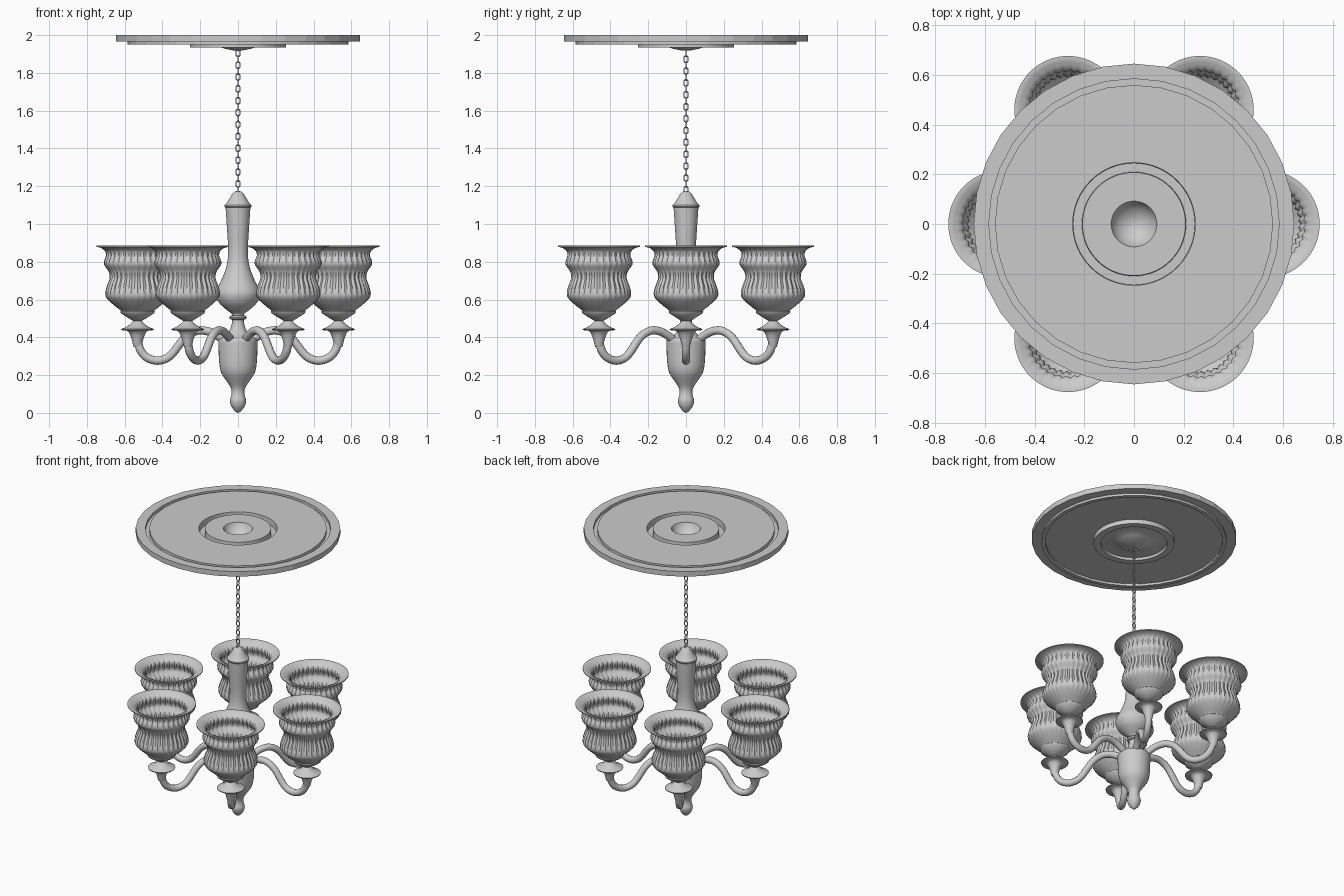
import bpy, bmesh, math
from mathutils import Vector

if "Cube" in bpy.data.objects:
    bpy.data.objects.remove(bpy.data.objects["Cube"])

grey = bpy.data.materials.new("plain_grey")
grey.diffuse_color = (0.6, 0.6, 0.6, 1)
grey.use_nodes = True
grey.node_tree.nodes["Principled BSDF"].inputs["Base Color"].default_value = grey.diffuse_color


def make_object(name, mesh, smooth=True):
    ob = bpy.data.objects.new(name, mesh)
    bpy.context.collection.objects.link(ob)
    if not mesh.materials:
        mesh.materials.append(grey)
    if smooth:
        bpy.ops.object.select_all(action='DESELECT')
        ob.select_set(True)
        bpy.context.view_layer.objects.active = ob
        bpy.ops.object.shade_smooth_by_angle(angle=math.radians(40))
    return ob


def finish(name, bm, smooth=True):
    bmesh.ops.recalc_face_normals(bm, faces=bm.faces)
    mesh = bpy.data.meshes.new(name)
    bm.to_mesh(mesh)
    bm.free()
    return make_object(name, mesh, smooth)


def curve_through(pts, steps):
    """Catmull-Rom smoothing of a short point list."""
    p = [Vector(q) for q in pts]
    p = [p[0]] + p + [p[-1]]
    out = []
    for i in range(1, len(p) - 2):
        a, b, c, d = p[i - 1:i + 3]
        for s in range(steps):
            t = s / steps
            out.append(0.5 * (2 * b + (c - a) * t + (2 * a - 5 * b + 4 * c - d) * t * t
                              + (3 * b - a - 3 * c + d) * t ** 3))
    return out + [p[-1]]


def grid_faces(bm, rings, close_rows):
    n = len(rings[0])
    rows = len(rings)
    for i in range(rows if close_rows else rows - 1):
        a, b = rings[i], rings[(i + 1) % rows]
        for j in range(n):
            k = (j + 1) % n
            quad = [a[j], a[k], b[k], b[j]]
            bm.faces.new(quad)


def lathe(name, profile, seg=32, lobes=0, closed=False, smooth=True):
    """Revolve (radius, z, flute depth) points about z."""
    bm = bmesh.new()
    rings = []
    for p in profile:
        amp = p[2] if len(p) > 2 else 0
        ring = []
        for j in range(seg):
            a = math.tau * j / seg
            r = max(p[0], 0.0) + amp * math.cos(lobes * a)
            ring.append(bm.verts.new((r * math.cos(a), r * math.sin(a), p[1])))
        rings.append(ring)
    grid_faces(bm, rings, closed)
    bmesh.ops.remove_doubles(bm, verts=bm.verts, dist=1e-5)
    return finish(name, bm, smooth)


# Ceiling plate with a stepped rim and a grooved top
lathe("ceiling_plate", [
    (.25, 2.0), (.56, 2.0), (.56, 1.98), (.585, 1.98), (.585, 2.0), (.646, 2.0),
    (.646, 1.965), (.585, 1.965), (.585, 1.95), (.56, 1.95), (.56, 1.965), (.25, 1.965)],
    seg=32, closed=True, smooth=False)

# Raised centre of the ceiling plate with its hollow bowl
lathe("ceiling_bowl", [
    (0, 1.93), (.03, 1.935), (.065, 1.955), (.085, 1.98), (.092, 2.0), (.208, 2.0),
    (.21, 1.96), (.245, 1.96), (.247, 2.0), (.255, 2.0), (.255, 1.935), (.21, 1.935),
    (.208, 1.952), (.125, 1.95), (.105, 1.94), (.07, 1.928), (.03, 1.92), (0, 1.917)],
    seg=64)

# Chain of alternating links
LINKS, TOP, BOTTOM = 24, 1.92, 1.165
pitch = (TOP - BOTTOM) / LINKS
bm = bmesh.new()
for i in range(LINKS):
    zc = BOTTOM + (i + .5) * pitch
    rings = []
    for s in range(14):
        a = math.tau * (s + .5) / 14
        half = .007 if math.sin(a) > 0 else -.007
        ring = []
        for w in range(6):
            b = math.tau * w / 6
            rad = .0105 + .0035 * math.cos(b)
            u, v = rad * math.cos(a), .0035 * math.sin(b)
            x, y = (u, v) if i % 2 else (v, u)
            ring.append(bm.verts.new((x, y, zc + half + rad * math.sin(a))))
        rings.append(ring)
    grid_faces(bm, rings, True)
finish("chain", bm)

# Upper column: pointed cap, tapering shaft and round bulb
lathe("column_cap", [
    (0, 1.175), (.018, 1.172), (.03, 1.16), (.045, 1.135), (.062, 1.108),
    (.071, 1.1), (.071, 1.092), (.064, 1.085), (.05, 1.08)])
lathe("column_shaft", curve_through([
    (.066, 1.09), (.058, .97), (.052, .86), (.06, .78), (.085, .71), (.112, .655),
    (.116, .62), (.098, .58), (.06, .545), (.034, .525), (.03, .51)], 4))
lathe("column_ring", [
    (.03, .517), (.042, .514), (.047, .506), (.042, .497), (.028, .492)])

# Lower body with turned finial
lathe("lower_body", [(p.x, p.y) for p in curve_through([
    (.03, .51), (.033, .47), (.048, .43), (.075, .405), (.1, .39)], 3)] +
    [(p.x, p.y) for p in curve_through([
        (.104, .382), (.103, .34), (.1, .27), (.09, .215), (.062, .17), (.042, .14),
        (.034, .115), (.036, .09), (.043, .065), (.036, .035), (.015, .008), (0, 0)], 3)])

# Swan-neck arm, made once as a bevelled curve
ARMS, REACH = 6, .532
cu = bpy.data.curves.new("arm_path", 'CURVE')
cu.dimensions = '3D'
cu.bevel_depth = .022
cu.bevel_resolution = 4
path = curve_through([
    (.06, .375), (.115, .412), (.165, .433), (.22, .434), (.28, .4), (.345, .317),
    (.385, .286), (.435, .277), (.487, .297), (.52, .34), (REACH, .405)], 5)
sp = cu.splines.new('POLY')
sp.points.add(len(path) - 1)
for pt, p in zip(sp.points, path):
    pt.co = (p.x, 0, p.y, 1)
helper = bpy.data.objects.new("arm_helper", cu)
bpy.context.collection.objects.link(helper)
bpy.context.view_layer.update()
arm_mesh = bpy.data.meshes.new_from_object(
    helper.evaluated_get(bpy.context.evaluated_depsgraph_get()))
bpy.data.objects.remove(helper)
arm_mesh.name = "arm"
arm_mesh.materials.clear()
arm = make_object("arm", arm_mesh)

# Drip dish on a flared cup
dish = lathe("dish", [
    (.02, .35), (.024, .36), (.029, .385), (.038, .41), (.046, .428), (.056, .435),
    (.085, .438), (.087, .444), (.066, .452), (.045, .465), (.028, .48), (.02, .49),
    (.0, .495)])

# Fluted glass shade: smooth foot, then rippled bulges and a flared rim
foot = [(0, .485, 0), (.022, .486, 0), (.05, .503, 0), (.088, .527, 0), (.092, .537, 0),
        (.088, .541, 0)]
wall = [tuple(p) for p in curve_through([
    (.09, .543, 0), (.128, .573, .0005), (.161, .607, .002), (.168, .635, .003),
    (.157, .675, .004), (.143, .715, .004), (.151, .75, .003), (.173, .782, .003),
    (.174, .805, .003), (.163, .832, .004), (.169, .856, .003), (.19, .872, .001),
    (.216, .879, 0)], 3)]
inside = [(max(r - .008, 0), z + .005, a) for r, z, a in reversed(wall[:-2])]
shade = lathe("shade", foot + wall + [(.216, .885, 0), (.2, .885, 0)] + inside
              + [(0, .545, 0)], seg=128, lobes=32)

# Place six arms, dishes and shades around the body
for i in range(ARMS):
    ang = math.tau * i / ARMS
    for src in (arm, dish, shade):
        ob = src
        if i:
            ob = src.copy()
            bpy.context.collection.objects.link(ob)
        ob.name = f"{src.data.name}_{i + 1}"
        ob.rotation_euler.z = ang
        if src is not arm:
            ob.location = (REACH * math.cos(ang), REACH * math.sin(ang), 0)
